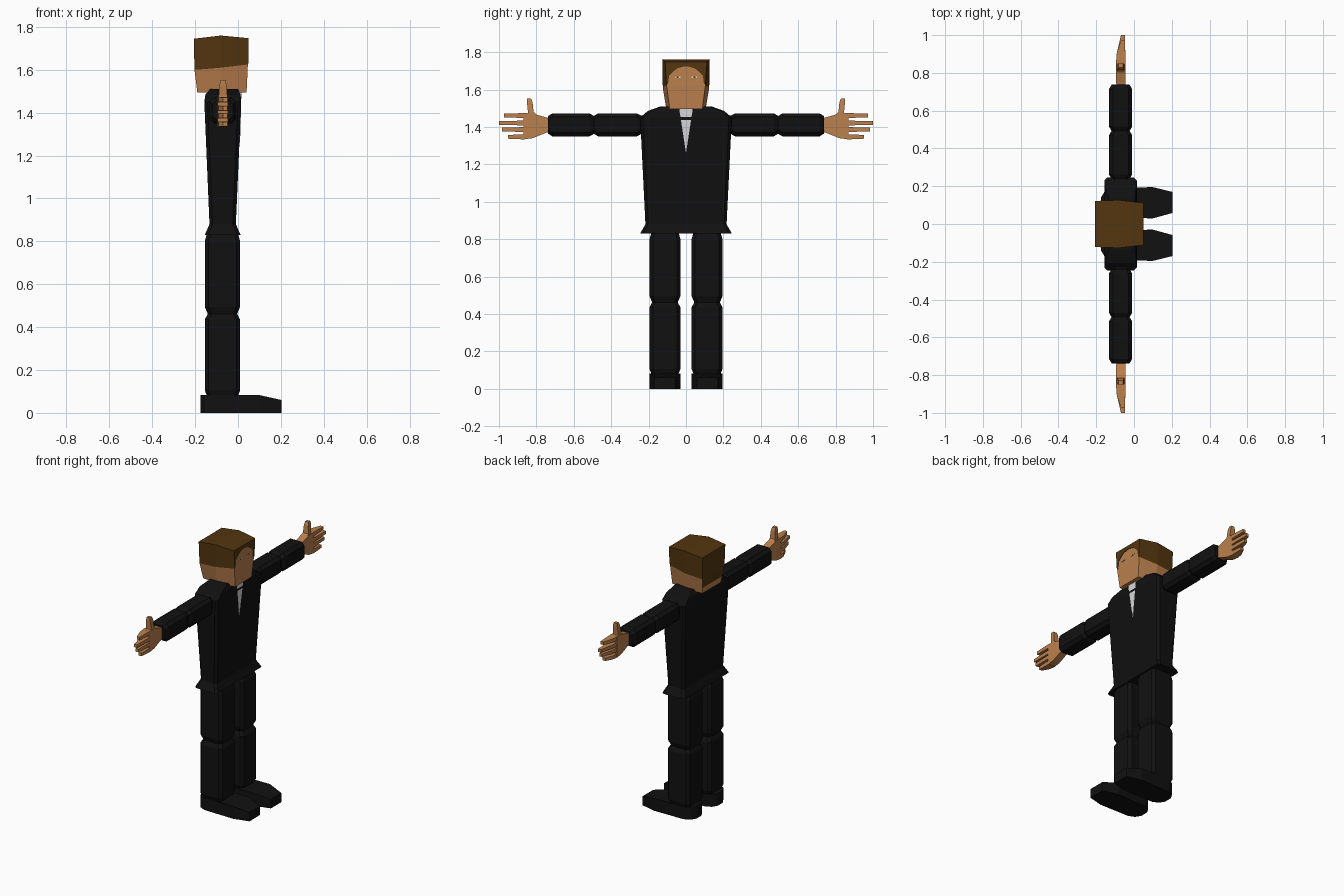
import bpy, bmesh
from mathutils import Vector

if "Cube" in bpy.data.objects:
    bpy.data.objects.remove(bpy.data.objects["Cube"])


def material(name, rgb):
    m = bpy.data.materials.new(name)
    m.diffuse_color = (*rgb, 1)
    m.use_nodes = True
    m.node_tree.nodes["Principled BSDF"].inputs["Base Color"].default_value = m.diffuse_color
    return m


SUIT = material("black suit", (0.0055, 0.0055, 0.0055))
SKIN = material("skin", (0.50, 0.215, 0.075))
HAIR = material("brown hair", (0.088, 0.036, 0.005))
SHIRT = material("shirt white", (0.68, 0.68, 0.68))


def finish(bm, name, mats):
    bmesh.ops.recalc_face_normals(bm, faces=bm.faces)
    me = bpy.data.meshes.new(name)
    bm.to_mesh(me)
    bm.free()
    for m in mats:
        me.materials.append(m)
    ob = bpy.data.objects.new(name, me)
    bpy.context.collection.objects.link(ob)
    return ob


def loft_mesh(rings):
    """Skin a stack of equal-length point rings and cap both ends."""
    bm = bmesh.new()
    vs = [[bm.verts.new(p) for p in r] for r in rings]
    n = len(vs[0])
    for a, b in zip(vs, vs[1:]):
        for i in range(n):
            j = (i + 1) % n
            bm.faces.new((a[i], a[j], b[j], b[i]))
    bm.faces.new(vs[0])
    bm.faces.new(vs[-1])
    return bm, vs


def rect(a0, a1, b0, b1, c=0.0):
    """Rectangle outline with optional cut corners."""
    if c == 0:
        return [(a0, b0), (a1, b0), (a1, b1), (a0, b1)]
    return [(a0 + c, b0), (a1 - c, b0), (a1, b0 + c), (a1, b1 - c),
            (a1 - c, b1), (a0 + c, b1), (a0, b1 - c), (a0, b0 + c)]


def column(name, sections, mat):
    """Sections (z, x0, x1, y0, y1, cut) stacked upward."""
    rings = [[(x, y, s[0]) for x, y in rect(*s[1:])] for s in sections]
    return finish(loft_mesh(rings)[0], name, [mat])


def limb(name, side, sections, mat):
    """Sections (y, x0, x1, z0, z1, cut) running outward to one side."""
    rings = [[(x, side * s[0], z) for x, z in rect(*s[1:])] for s in sections]
    return finish(loft_mesh(rings)[0], name, [mat])


def plate(name, pts, x, thick, mat):
    """Thin flat shape facing forward, given as (y, z) points."""
    bm = bmesh.new()
    f = bm.faces.new([bm.verts.new((x, y, z)) for y, z in pts])
    ext = bmesh.ops.extrude_face_region(bm, geom=[f])
    moved = [v for v in ext["geom"] if isinstance(v, bmesh.types.BMVert)]
    bmesh.ops.translate(bm, verts=moved, vec=(thick, 0, 0))
    return finish(bm, name, [mat])


# Jacket with flared hem and sloped shoulders
column("jacket", [
    (0.83, -0.155, 0.012, -0.245, 0.245, 0.015),
    (0.88, -0.133, -0.010, -0.217, 0.217, 0.015),
    (1.45, -0.157, 0.015, -0.245, 0.245, 0.015),
    (1.485, -0.152, 0.012, -0.205, 0.205, 0.015),
    (1.51, -0.130, 0.000, -0.135, 0.135, 0.015)], SUIT)

# Shirt opening, following the slope of the chest
shirt = plate("shirt_front", [(-0.036, 1.495), (0, 1.26), (0.036, 1.495)], 0.0, 0.004, SHIRT)
for v in shirt.data.vertices:
    v.co.x += 0.014 - (1.45 - v.co.z) * 0.044 if v.co.z < 1.45 else 0.012

for side, tag in ((1, "left"), (-1, "right")):
    # Trouser leg with pinched knee and ankle
    secs = []
    for z, d in ((0.075, 0.012), (0.105, 0), (0.435, 0), (0.462, 0.014),
                 (0.495, 0), (0.80, 0), (0.85, 0.014)):
        ys = sorted((side * (0.030 + d), side * (0.195 - d)))
        secs.append((z, -0.155 + d, 0.010 - d, ys[0], ys[1], 0.018))
    column(tag + "_leg", secs, SUIT)

    # Shoe: rounded heel, tapered toe
    outline = [(-0.175, 0.085), (-0.155, 0.052), (-0.115, 0.033), (0.10, 0.030), (0.203, 0.058),
               (0.203, 0.170), (0.10, 0.195), (-0.115, 0.192), (-0.155, 0.173), (-0.175, 0.14)]
    low = [(x, side * y, 0) for x, y in outline]
    top = [(x, side * y, 0.06 if x > 0.15 else 0.083) for x, y in outline]
    finish(loft_mesh([low, top])[0], tag + "_shoe", [SUIT])

    # Sleeve with pinched elbow and cuff
    secs = [(y, -0.132 + d, -0.010 - d, 1.35 + d, 1.472 - d, 0.02)
            for y, d in ((0.20, 0), (0.24, 0.012), (0.262, 0), (0.47, 0), (0.493, 0.013),
                         (0.515, 0), (0.715, 0), (0.738, 0.014))]
    limb(tag + "_sleeve", side, secs, SUIT)

    # Palm flaring from the wrist
    limb(tag + "_palm", side, [
        (0.72, -0.092, -0.046, 1.375, 1.445, 0),
        (0.745, -0.094, -0.046, 1.37, 1.45, 0),
        (0.82, -0.096, -0.046, 1.340, 1.472, 0),
        (0.868, -0.096, -0.046, 1.334, 1.474, 0)], SKIN)

    # Four fingers, thinning to the tips
    for i, (z, tip) in enumerate(((1.461, 0.972), (1.421, 1.0), (1.386, 0.985), (1.347, 0.952))):
        limb(f"{tag}_finger_{i + 1}", side, [
            (0.86, -0.095, -0.046, z - 0.014, z + 0.013, 0),
            (0.905, -0.091, -0.046, z - 0.012, z + 0.012, 0),
            (tip, -0.069, -0.048, z - 0.010, z + 0.010, 0)], SKIN)

    # Upright thumb
    th = []
    for z, y0, y1, d in ((1.44, 0.775, 0.845, 0), (1.48, 0.815, 0.845, 0.002),
                         (1.53, 0.820, 0.850, 0.006), (1.552, 0.828, 0.850, 0.010)):
        ys = sorted((side * y0, side * y1))
        th.append((z, -0.092 + d, -0.048 - d, ys[0], ys[1], 0))
    column(tag + "_thumb", th, SKIN)

    # Eye with dark pupil
    y = side * 0.045
    plate(tag + "_eye", rect(y - 0.015, y + 0.015, 1.661, 1.669), 0.045, 0.004, SHIRT)
    plate(tag + "_pupil", rect(y - 0.005, y + 0.005, 1.661, 1.669), 0.046, 0.004, HAIR)

# Neck tucked into the collar
column("neck", [(1.45, -0.12, -0.02, -0.05, 0.05, 0.01), (1.52, -0.12, -0.02, -0.05, 0.05, 0.01)], SKIN)


# Head: six-sided block, narrower at the jaw
def head_ring(fx, fw, fz, mw, mz, bx, bw, bz):
    return [(fx, -fw, fz), (fx, fw, fz), (-0.08, mw, mz),
            (bx, bw, bz), (bx, -bw, bz), (-0.08, -mw, mz)]


bm, vs = loft_mesh([
    head_ring(0.040, 0.087, 1.495, 0.105, 1.495, -0.190, 0.097, 1.495),
    head_ring(0.046, 0.104, 1.625, 0.124, 1.61, -0.203, 0.117, 1.60),
    head_ring(0.046, 0.112, 1.748, 0.127, 1.760, -0.206, 0.122, 1.745)])
cap = next(f for f in bm.faces if all(v in f.verts for v in vs[-1]))
bmesh.utils.face_split(cap, vs[-1][2], vs[-1][5])
bmesh.ops.recalc_face_normals(bm, faces=bm.faces)
# Nape hairline cut across the back, then colour by direction and height
back = [f for f in bm.faces if f.normal.x < -0.8]
geom = back + list({e for f in back for e in f.edges}) + list({v for f in back for v in f.verts})
bmesh.ops.bisect_plane(bm, geom=geom, plane_co=(0, 0, 1.535), plane_no=(0, 0, 1))
bm.normal_update()
for f in bm.faces:
    c = f.calc_center_median()
    if f.normal.x > 0.8 or f.normal.z < -0.8:
        f.material_index = 0
    elif f.normal.x < -0.8:
        f.material_index = 1 if c.z > 1.535 else 0
    else:
        f.material_index = 1 if c.z > 1.62 else 0
finish(bm, "head", [SKIN, HAIR])

# Fringe framing the forehead
half = [(0.104, 1.63), (0.112, 1.748)]
inner = [(0.015, 1.722), (0.045, 1.714), (0.07, 1.695), (0.09, 1.675), (0.096, 1.63)]
pts = half + [(-y, z) for y, z in reversed(half)]
pts += [(-y, z) for y, z in reversed(inner)] + inner
plate("fringe", pts, 0.044, 0.005, HAIR)
